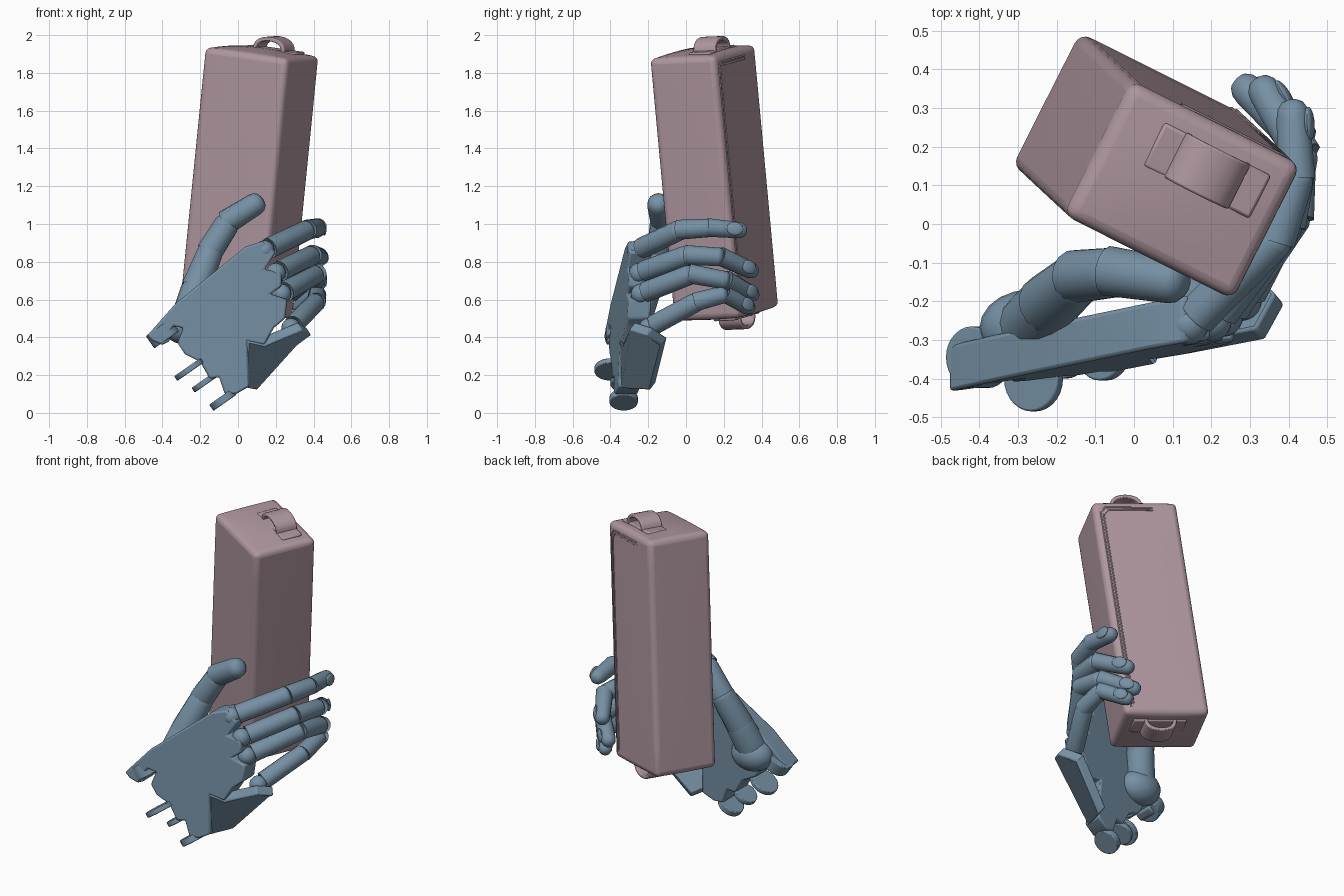
import bpy, bmesh, math
from mathutils import Vector, Matrix

if "Cube" in bpy.data.objects:
    bpy.data.objects.remove(bpy.data.objects["Cube"])


def material(name, rgb):
    m = bpy.data.materials.new(name)
    m.diffuse_color = (*rgb, 1)
    m.use_nodes = True
    m.node_tree.nodes["Principled BSDF"].inputs["Base Color"].default_value = m.diffuse_color
    return m


ROSE = material("dusty_rose", (0.43, 0.31, 0.35))
BLUE = material("steel_blue", (0.18, 0.28, 0.37))


def finish(bm, name, mat, bevel=0, segs=3, angle=35):
    bmesh.ops.recalc_face_normals(bm, faces=bm.faces)
    me = bpy.data.meshes.new(name)
    bm.to_mesh(me)
    bm.free()
    ob = bpy.data.objects.new(name, me)
    bpy.context.collection.objects.link(ob)
    me.materials.append(mat)
    if bevel:
        b = ob.modifiers.new("bevel", 'BEVEL')
        b.width, b.segments = bevel, segs
        b.limit_method, b.angle_limit = 'ANGLE', math.radians(40)
    bpy.ops.object.select_all(action='DESELECT')
    ob.select_set(True)
    bpy.context.view_layer.objects.active = ob
    bpy.ops.object.shade_smooth_by_angle(angle=math.radians(angle))
    return ob


def loft(bm, rings):
    loops = [[bm.verts.new(p) for p in r] for r in rings]
    n = len(loops[0])
    for a, b in zip(loops, loops[1:]):
        for i in range(n):
            j = (i + 1) % n
            bm.faces.new((a[i], a[j], b[j], b[i]))
    bm.faces.new(loops[0])
    bm.faces.new(loops[-1])


# ---------- tilted soft case ----------
U = Vector((0.42, -0.21, -0.06)).normalized()
W = Vector((0.14, -0.13, 1.4)).normalized()
V = W.cross(U)
LU, LV, LW = 0.494, 0.39, 1.40
CASE = Matrix.Translation((0.058, 0.15, 1.218)) @ Matrix((U, V, W)).transposed().to_4x4()

bm = bmesh.new()
bmesh.ops.create_cube(bm, size=2)
bmesh.ops.subdivide_edges(bm, edges=bm.edges[:], cuts=7, use_grid_fill=True)
for v in bm.verts:
    x, y, z = v.co
    fx, fy, fz = 1 - x * x, 1 - y * y, 1 - z ** 4
    v.co = (x * (LU / 2 + 0.003 * fy * fz), y * (LV / 2 + 0.003 * fx * fz),
            z * (LW / 2 + 0.018 * fx * fy))
bm.transform(CASE)
finish(bm, "case_body", ROSE, 0.03, 4, 50)

# zip seams along one edge of the back panel
for i, inset in enumerate((0.04, 0.056)):
    x, z = LU / 2 - inset, LW / 2 - inset
    cu = bpy.data.curves.new(f"zip_seam_{i}", 'CURVE')
    cu.dimensions, cu.bevel_depth, cu.bevel_resolution = '3D', 0.005, 2
    s = cu.splines.new('POLY')
    pts = [(x, -z), (x, z - .03), (x - .03, z), (-.1, z)]
    s.points.add(len(pts) - 1)
    for p, (a, b) in zip(s.points, pts):
        p.co = (*(CASE @ Vector((a, LV / 2, b))), 1)
    cu.materials.append(ROSE)
    bpy.context.collection.objects.link(bpy.data.objects.new(cu.name, cu))

# carrying loops with stitched patch, both ends
for name, s in (("top", 1), ("bottom", -1)):
    bm = bmesh.new()
    rings = []
    for i in range(13):
        t = math.pi * i / 12
        c, h = math.cos(t), math.sin(t) ** 0.7
        ring = []
        for ro, w in ((1, -.065), (1, .065), (0, .065), (0, -.065)):
            x = 0.03 + c * (0.075 + 0.02 * ro)
            z = s * (LW / 2 + h * (0.06 + 0.022 * ro))
            ring.append(CASE @ Vector((x, 0.075 + w, z)))
        rings.append(ring)
    loft(bm, rings)
    finish(bm, f"{name}_loop", ROSE, 0.006, 2)
    bm = bmesh.new()
    bmesh.ops.create_cube(bm, size=1)
    bm.transform(CASE @ Matrix.Translation((0.03, 0.075, s * (LW / 2 + 0.008)))
                 @ Matrix.Diagonal((0.31, 0.125, 0.02, 1)))
    finish(bm, f"{name}_patch", ROSE, 0.008, 2)


# ---------- hand ----------
def palm_point(x, z, d):
    return Vector((x, -0.43 + 0.163 * (x + 0.46) + 0.055 * (z - 0.42) + d, z))


# palm plate with finger clefts and wrist notches
outline = [(-.48, .41), (-.33, .58), (.04, .88), (.13, .91), (.2, .85), (.14, .76), (.23, .74),
           (.23, .67), (.17, .63), (.26, .6), (.25, .5), (.19, .45), (.14, .36), (.05, .38),
           (.06, .14), (-.01, .1), (-.07, .1), (-.1, .19), (-.15, .18), (-.2, .27), (-.28, .31),
           (-.32, .37), (-.29, .45), (-.34, .46), (-.37, .42), (-.36, .38), (-.4, .36), (-.45, .38)]
bm = bmesh.new()
loft(bm, [[palm_point(x, z, d) for x, z in outline] for d in (0, 0.12)])
finish(bm, "palm", BLUE, 0.01, 2)


def limb(name, a, b, ra, rb, sides=12, ends=(0.05, 0.05)):
    a, b = Vector(a), Vector(b)
    q = (b - a).to_track_quat('Z', 'Y').to_matrix()
    L = (b - a).length
    prof = []
    for k in range(4):
        t = math.pi / 2 * k / 3
        prof.append((ends[0] * (1 - math.sin(t)), 0.35 + 0.65 * math.sin(t), ra))
    for k in range(4):
        t = math.pi / 2 * k / 3
        prof.append((L - ends[1] * (1 - math.sin(t)), 0.25 + 0.75 * math.cos(t), rb))
    bm = bmesh.new()
    loft(bm, [[a + q @ Vector((r * k * math.cos(2 * math.pi * (i + .5) / sides),
                               r * k * math.sin(2 * math.pi * (i + .5) / sides), h))
               for i in range(sides)] for h, k, r in prof])
    return finish(bm, name, BLUE)


def blob(name, loc, scale, rot=None):
    bm = bmesh.new()
    bmesh.ops.create_uvsphere(bm, u_segments=20, v_segments=12, radius=1)
    bm.transform(Matrix.Translation(loc) @ (rot or Matrix()) @ Matrix.Diagonal((*scale, 1)))
    finish(bm, name, BLUE)


def nail(name, a, b, out, r):
    a, b = Vector(a), Vector(b)
    z = (b - a).normalized()
    x = Vector(out)
    x = (x - z * x.dot(z)).normalized()
    rot = Matrix((x, z.cross(x), z)).transposed().to_4x4()
    blob(name, a.lerp(b, 0.7) + x * r * 0.72, (r * .25, r * .65, r * .8), rot)


# fingers: knuckle, middle joint, end joint, tip
fingers = {
    "index": ([(.14, -.26, .86), (.37, -.03, .97), (.42, .13, .98), (.41, .31, .965)], .056),
    "middle": ([(.2, -.25, .74), (.395, .01, .835), (.43, .19, .825), (.325, .365, .745)], .056),
    "ring": ([(.23, -.24, .63), (.415, .03, .735), (.425, .22, .70), (.275, .365, .62)], .055),
    "little": ([(.28, -.2, .45), (.415, .06, .59), (.42, .21, .63), (.315, .345, .55)], .053),
}
for name, (p, r) in fingers.items():
    p = [Vector(q) for q in p]
    blob(f"{name}_knuckle", p[0], (r * .95,) * 3)
    radii = (r, r * .97, r * .9)
    for i, part in enumerate(("base", "middle", "tip")):
        a, b = p[i], p[i + 1]
        d = (b - a).normalized()
        start = a + d * (0.035 if i == 0 else -0.015)
        limb(f"{name}_{part}", start, b + d * .012, radii[i], radii[i + 1] if i < 2 else r * .8,
             ends=(.02, .05 if i == 2 else .025))
    nail(f"{name}_nail", p[2], p[3], (1, .6, .1), r)

# little finger side plate, folded inward from the palm
bm = bmesh.new()
edge = [(.05, -.35, .38), (.14, -.335, .36), (.34, -.30, .44), (.39, -.21, .41), (.31, -.13, .36),
        (.1, -.19, .12), (.05, -.35, .13)]
off = Vector((-.025, .03, .04))
loft(bm, [[Vector(e) for e in edge], [Vector(e) + off for e in edge]])
finish(bm, "side_plate", BLUE, 0.008, 2, 25)

# thumb and its mound
blob("thumb_mound", (-.27, -.27, .46), (.13, .1, .1))
thumb = [(-.28, -.28, .46), (-.215, -.2, .68), (-.14, -.135, .87), (-.045, -.125, 1.02), (.115, -.15, 1.12)]
tr = [.09, .08, .07, .066, .06]
for i, part in enumerate(("root", "base", "middle", "tip")):
    a, b = Vector(thumb[i]), Vector(thumb[i + 1])
    d = (b - a).normalized()
    limb(f"thumb_{part}", a - d * .025, b + d * .02, tr[i], tr[i + 1], 14, (.04, .05))
nail("thumb_nail", thumb[3], thumb[4], (.1, -.1, 1), .058)

# wrist hinge lugs
axis = Vector((.57, 0, -.82)).to_track_quat('Z', 'Y').to_matrix().to_4x4()
lugs = [((-.4, -.345, .42), .08, .08), ((-.26, -.4, .23), .085, .03),
        ((-.18, -.33, .16), .07, .03), ((-.08, -.33, .07), .075, .04)]
for i, (loc, r, depth) in enumerate(lugs):
    bm = bmesh.new()
    bmesh.ops.create_cone(bm, cap_ends=True, segments=28, radius1=r, radius2=r, depth=depth)
    bm.transform(Matrix.Translation(loc) @ axis)
    finish(bm, f"wrist_lug_{i}", BLUE, 0.005, 2)
